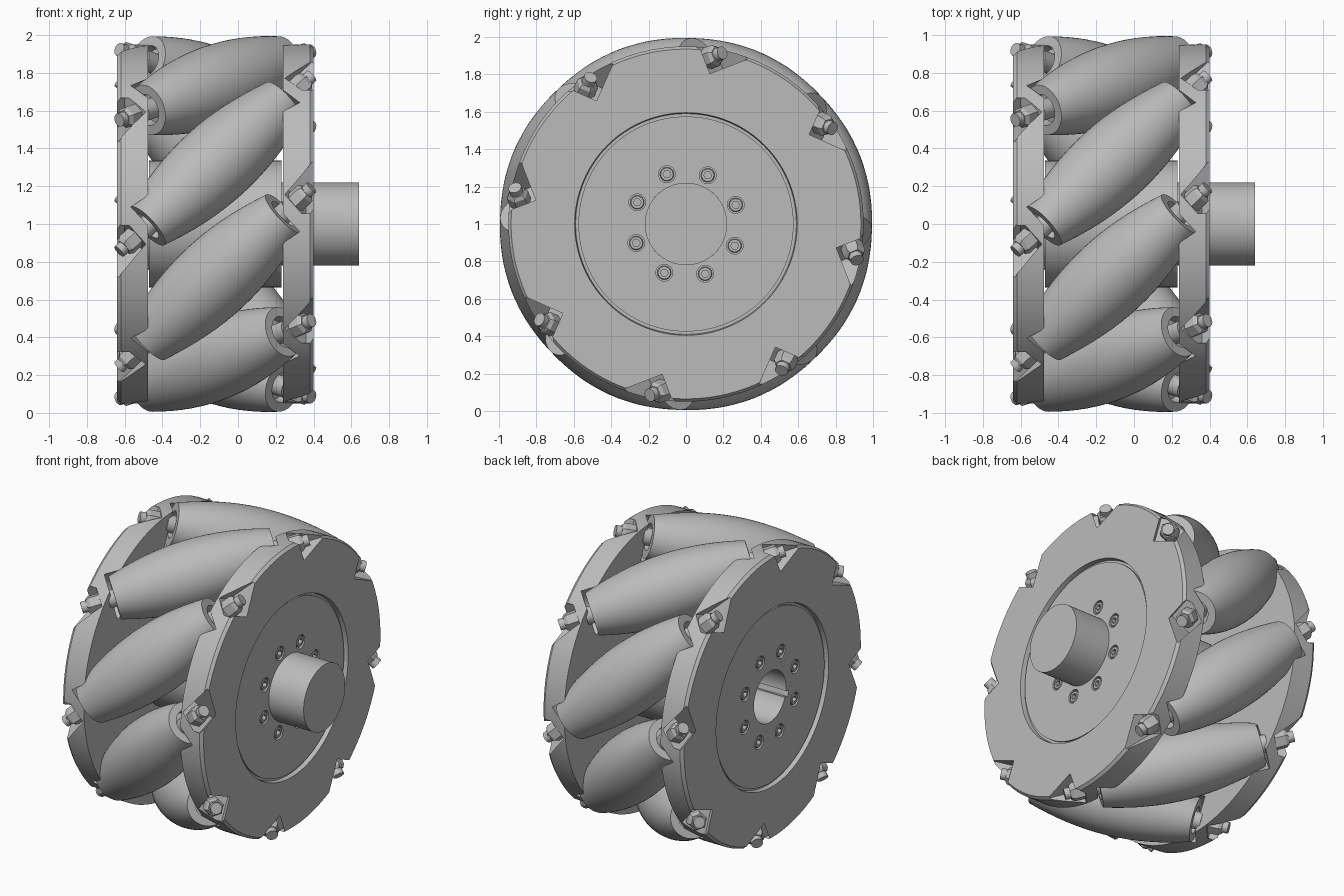
import bpy, bmesh
from math import sin, cos, pi, radians, sqrt
from mathutils import Matrix, Vector

if "Cube" in bpy.data.objects:
    bpy.data.objects.remove(bpy.data.objects["Cube"], do_unlink=True)

grey = bpy.data.materials.new("plain_grey")
grey.use_nodes = True
COLOUR = (0.5, 0.5, 0.5, 1)
grey.diffuse_color = COLOUR
grey.node_tree.nodes["Principled BSDF"].inputs["Base Color"].default_value = COLOUR

MID = Vector((-0.12, 0, 1))      # wheel centre
COUNT = 8
AXIS_R = 0.785                   # roller axis distance from wheel axis
HALF = 0.51                      # half length of a roller
HALF_W = 0.52                    # wheel centre to outer disc face


def lathe(profile, sides, closed=False):
    """Mesh turned around local X from (x, radius) points."""
    bm = bmesh.new()
    rings = [[bm.verts.new((x, r * cos(2 * pi * i / sides), r * sin(2 * pi * i / sides)))
              for i in range(sides)] for x, r in profile]
    pairs = list(zip(rings, rings[1:]))
    if closed:
        pairs.append((rings[-1], rings[0]))
    for a, b in pairs:
        for i in range(sides):
            j = (i + 1) % sides
            bm.faces.new((a[i], a[j], b[j], b[i]))
    bmesh.ops.remove_doubles(bm, verts=bm.verts, dist=1e-5)
    return finish(bm)


def rod(x0, x1, r, sides):
    return lathe([(x0, 0), (x0, r), (x1, r), (x1, 0)], sides)


def block(x0, x1, width, height):
    bm = bmesh.new()
    bmesh.ops.create_cube(bm, size=1, matrix=Matrix.Translation(((x0 + x1) / 2, 0, 0))
                          @ Matrix.Diagonal((x1 - x0, width, height, 1)))
    return finish(bm)


def finish(bm):
    bmesh.ops.recalc_face_normals(bm, faces=bm.faces)
    mesh = bpy.data.meshes.new("part")
    bm.to_mesh(mesh)
    bm.free()
    mesh.materials.append(grey)
    return mesh


def place(name, mesh, matrix):
    ob = bpy.data.objects.new(name, mesh)
    bpy.context.collection.objects.link(ob)
    ob.matrix_world = matrix
    return ob


def select(obs):
    bpy.ops.object.select_all(action='DESELECT')
    for ob in obs:
        ob.select_set(True)
    bpy.context.view_layer.objects.active = obs[0]


def cut(ob, cutters):
    """Subtract the cutters from ob, then discard them."""
    select(cutters)
    if len(cutters) > 1:
        bpy.ops.object.join()
    tool = cutters[0]
    tool.hide_render = True
    mod = ob.modifiers.new("cut", 'BOOLEAN')
    mod.operation, mod.object, mod.solver = 'DIFFERENCE', tool, 'EXACT'
    select([ob])
    bpy.ops.object.modifier_apply(modifier=mod.name)
    bpy.data.objects.remove(tool, do_unlink=True)


def frame(axis, out, origin):
    m = Matrix((axis, out, axis.cross(out))).transposed().to_4x4()
    m.translation = origin
    return m


def roller_frame(k):
    a = radians(111 + 360 / COUNT * k)
    out = Vector((0, cos(a), sin(a)))
    axis = Vector((1, sin(a), -cos(a))).normalized()
    return frame(axis, out, MID + AXIS_R * out)


def side_frame(side):
    return frame(Vector((side, 0, 0)), Vector((0, 1, 0)), MID)


FLIP = {1: Matrix.Identity(4), -1: Matrix.Rotation(pi, 4, 'Y')}
parts = []

# Barrel rollers with recessed ends
barrel = []
for i in range(17):
    s = HALF * (i / 8 - 1)
    barrel.append((s, 1 - sqrt(AXIS_R ** 2 + s * s / 2)))
cup = [(HALF, 0.085), (HALF - 0.06, 0.085), (HALF - 0.06, 0)]
roller_mesh = lathe([(-x, r) for x, r in reversed(cup)] + barrel + cup, 48)
axle_mesh = rod(-0.72, 0.72, 0.036, 20)
sleeve_mesh = rod(0.44, 0.55, 0.055, 20)
nut_mesh = lathe([(0.6, 0), (0.6, 0.06), (0.665, 0.06), (0.685, 0.046), (0.685, 0)], 6)
for k in range(COUNT):
    f = roller_frame(k)
    parts.append(place("roller", roller_mesh, f))
    parts.append(place("roller_axle", axle_mesh, f))
    for side in (1, -1):
        parts.append(place("axle_nut", nut_mesh, f @ FLIP[side]))
        parts.append(place("axle_sleeve", sleeve_mesh, f @ FLIP[side]))

# Side discs with a sunken centre, roller clearances, nut pockets and bolt holes
W, FACE = HALF_W, HALF_W - 0.018
disc_profile = [(W - 0.163, 0.22), (W - 0.163, 0.95), (W - 0.02, 0.95), (W, 0.935),
                (W, 0.595), (FACE - 0.012, 0.59), (FACE - 0.012, 0.575),
                (FACE, 0.575), (FACE, 0.22)]
head_mesh = lathe([(FACE - 0.04, 0), (FACE - 0.04, 0.037), (FACE - 0.006, 0.037),
                   (FACE - 0.002, 0.033), (FACE - 0.002, 0)], 24)
for side, label in ((1, "left"), (-1, "right")):
    sf = side_frame(side)
    disc = place(label + "_disc", lathe(disc_profile, 128, closed=True), sf)
    tools, heads = [], []
    for k in range(COUNT):
        f = roller_frame(k) @ FLIP[side]
        tools.append(place("clearance_cutter", rod(0.2, HALF + 0.02, 0.155, 32), f))
        tools.append(place("pocket_cutter", block(0.6, 0.95, 0.16, 0.16), f))
        a = radians(21 + 360 / COUNT * k)
        spot = Matrix.Translation((0, 0.285 * cos(a), 0.285 * sin(a)))
        tools.append(place("bolt_hole_cutter", rod(FACE - 0.035, W + 0.1, 0.045, 24), sf @ spot))
        head = place("hub_bolt", head_mesh.copy(), sf @ spot)
        cut(head, [place("socket_cutter", rod(FACE - 0.025, W + 0.1, 0.021, 6), sf @ spot)])
        heads.append(head)
    cut(disc, tools)
    parts += [disc] + heads

# Central hub, shaft stub and blind bore with a keyway
hub = place("hub_shaft", lathe(
    [(-FACE, 0.17), (-FACE, 0.22), (-W + 0.17, 0.22), (-W + 0.17, 0.335), (W - 0.17, 0.335),
     (W - 0.17, 0.22), (0.76, 0.22), (0.76, 0), (0.7, 0), (0.7, 0.17)], 96, closed=True),
    side_frame(1))
key = side_frame(1) @ Matrix.Rotation(radians(15), 4, 'X') @ Matrix.Translation((0, -0.17, 0))
cut(hub, [place("keyway_cutter", block(-0.7, 0.65, 0.06, 0.04), key)])
parts.append(hub)

# Smooth curved surfaces, keep edges crisp
select(parts)
bpy.ops.object.shade_smooth_by_angle(angle=radians(25))
bpy.ops.object.select_all(action='DESELECT')
